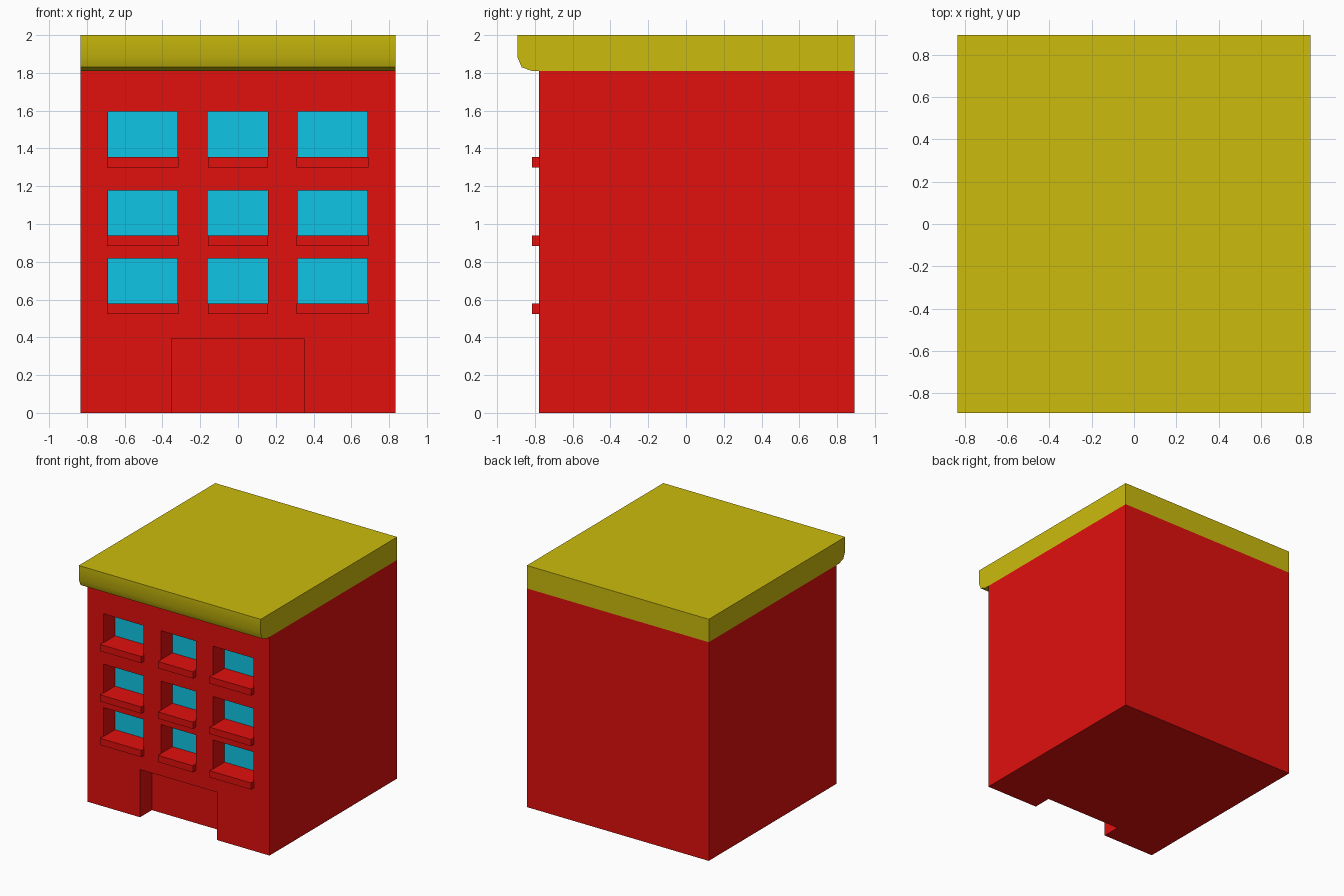
import bpy, bmesh
from math import radians
from mathutils import Vector

if "Cube" in bpy.data.objects:
    bpy.data.objects.remove(bpy.data.objects["Cube"])


def material(name, rgb):
    m = bpy.data.materials.new(name)
    m.diffuse_color = (*rgb, 1)
    m.use_nodes = True
    m.node_tree.nodes["Principled BSDF"].inputs["Base Color"].default_value = m.diffuse_color
    return m


RED = material("red_wall", (0.75, 0.005, 0.004))
YELLOW = material("yellow_roof", (0.6, 0.5, 0.004))
CYAN = material("cyan_glass", (0.005, 0.56, 0.78))


def add_object(name, bm, mat):
    bmesh.ops.recalc_face_normals(bm, faces=bm.faces)
    me = bpy.data.meshes.new(name)
    bm.to_mesh(me)
    bm.free()
    ob = bpy.data.objects.new(name, me)
    bpy.context.collection.objects.link(ob)
    me.materials.append(mat)
    return ob


def add_box(bm, x, y, z):
    lo, hi = Vector((x[0], y[0], z[0])), Vector((x[1], y[1], z[1]))
    verts = bmesh.ops.create_cube(bm, size=1)["verts"]
    for v in verts:
        v.co = [(a + b) / 2 + c * (b - a) for a, b, c in zip(lo, hi, v.co)]


def box(name, x, y, z, mat):
    bm = bmesh.new()
    add_box(bm, x, y, z)
    return add_object(name, bm, mat)


HALF, BACK, WALL, INNER = 0.833, 0.892, -0.777, -0.622
EAVES, TOP = 1.81, 2.0
columns = [(-0.688, -0.32), (-0.162, 0.16), (0.316, 0.685)]
sill_columns = [(-0.694, -0.315), (-0.16, 0.158), (0.31, 0.69)]
rows = [0.578, 0.938, 1.355]       # sill tops
WIN_H, SILL_H = 0.24, 0.055

# Main block with window and doorway recesses cut out of the front
body = box("building_body", (-HALF, HALF), (WALL, BACK), (0, EAVES), RED)
bm = bmesh.new()
for z in rows:
    for x in columns:
        add_box(bm, x, (WALL - 0.1, INNER), (z, z + WIN_H))
add_box(bm, (-0.353, 0.35), (WALL - 0.1, INNER), (-0.1, 0.395))
cutter = add_object("recess_cutter", bm, RED)
cutter.hide_render = True
mod = body.modifiers.new("recesses", 'BOOLEAN')
mod.operation, mod.solver, mod.object = 'DIFFERENCE', 'EXACT', cutter
bpy.context.view_layer.objects.active = body
bpy.ops.object.modifier_apply(modifier=mod.name)
bpy.data.objects.remove(cutter)

# Window panes and projecting sills
for r, z in enumerate(rows, 1):
    for c, (x, sx) in enumerate(zip(columns, sill_columns), 1):
        box(f"window_pane_{r}_{c}", x, (INNER - 0.004, INNER), (z, z + WIN_H), CYAN)
        box(f"window_sill_{r}_{c}", sx, (WALL - 0.039, WALL), (z - SILL_H, z), RED)

# Roof slab: side profile with a rounded front overhang, extruded along x
profile = [(BACK, EAVES), (BACK, TOP), (-0.893, TOP), (-0.893, 1.885),
           (-0.87, 1.83), (-0.815, EAVES)]
bm = bmesh.new()
face = bm.faces.new([bm.verts.new((-HALF, y, z)) for y, z in profile])
ext = bmesh.ops.extrude_face_region(bm, geom=[face])["geom"]
bmesh.ops.translate(bm, vec=(2 * HALF, 0, 0),
                    verts=[g for g in ext if isinstance(g, bmesh.types.BMVert)])
if not face.is_valid or len(bm.faces) < len(profile) + 2:
    bm.faces.new([v for v in bm.verts if v.co.x < 0])
roof = add_object("roof_cornice", bm, YELLOW)
bpy.ops.object.select_all(action='DESELECT')
roof.select_set(True)
bpy.context.view_layer.objects.active = roof
bpy.ops.object.shade_smooth_by_angle(angle=radians(30))
